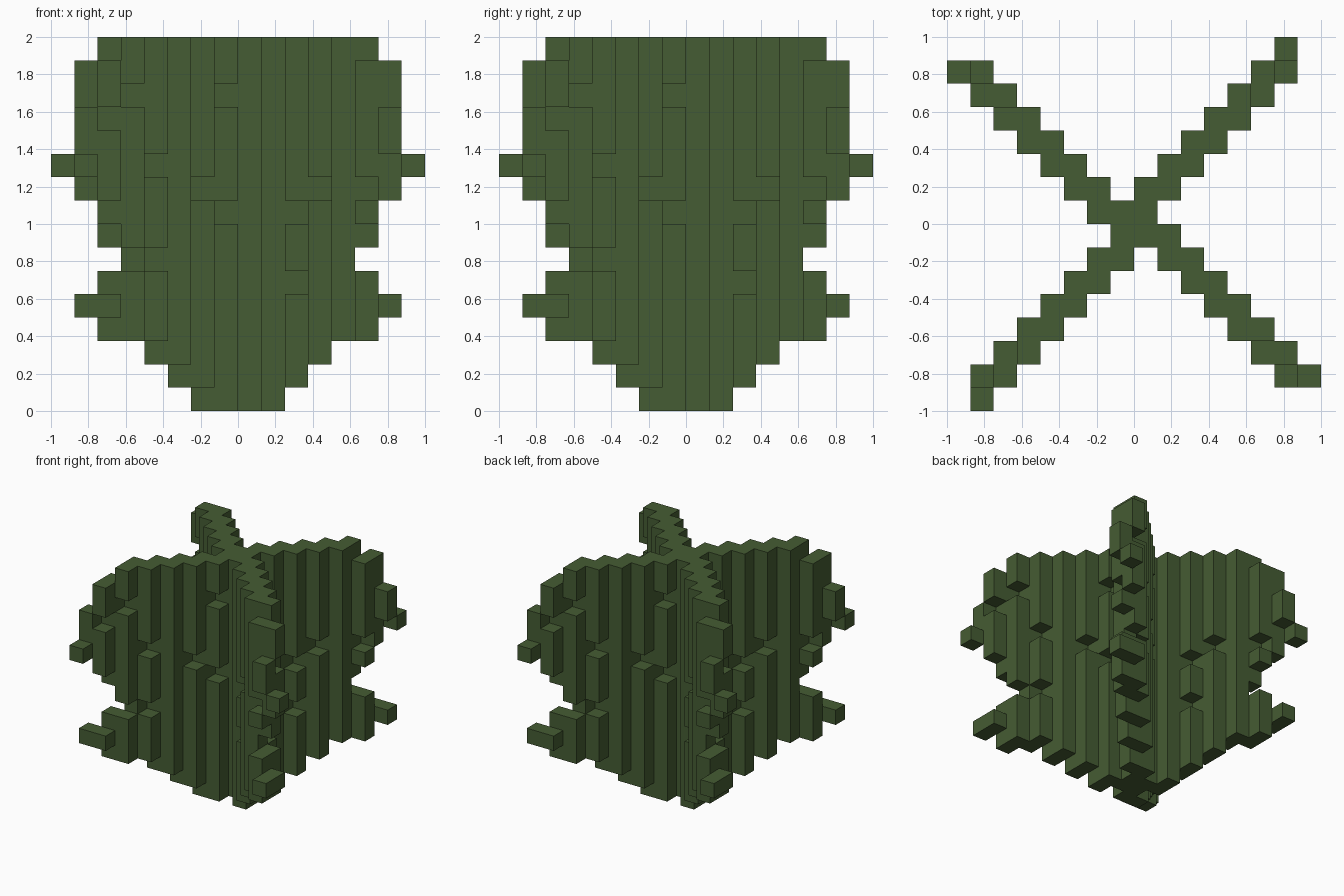
import bpy, bmesh
from math import pi
from mathutils import Vector, Matrix

cube = bpy.data.objects.get("Cube")
if cube:
    bpy.data.objects.remove(cube, do_unlink=True)

U = 0.125  # edge of one block

mat = bpy.data.materials.new("leaf_green")
mat.use_nodes = True
green = (0.060, 0.107, 0.033, 1)
mat.diffuse_color = green
mat.node_tree.nodes["Principled BSDF"].inputs["Base Color"].default_value = green

# Filled height runs (bottom, top) of each column, from the centre to the tip
RUNS = [
    [(0, 16)],
    [(0, 8), (9, 13), (14, 16)],
    [(0, 16)],
    [(1, 9), (10, 16)],
    [(1, 5), (6, 8), (9, 16)],
    [(2, 16)],
    [(2, 9), (10, 16)],
    [(3, 6), (7, 10), (11, 16)],
    [(3, 16)],
    [(3, 6), (7, 13), (14, 16)],
    [(3, 6), (8, 9), (10, 15)],
    [(4, 5), (9, 12), (13, 15)],
    [(4, 5), (11, 13)],
    [(10, 11)],
]

# Blocks of one blade: columns step diagonally outward
blade = {(i // 2, (i + 1) // 2, z)
         for i, runs in enumerate(RUNS) for a, b in runs for z in range(a, b)}

# All four blades, used to leave out hidden faces
filled, turned = set(), blade
for _ in range(4):
    filled |= turned
    turned = {(-1 - y, x, z) for x, y, z in turned}

# Outer faces of one blade
bm = bmesh.new()
for cell in sorted(blade):
    centre = Vector(cell) + Vector((0.5, 0.5, 0.5))
    for axis in range(3):
        for sign in (-1, 1):
            n = Vector((0, 0, 0))
            n[axis] = sign
            if tuple(int(c + d) for c, d in zip(cell, n)) in filled:
                continue
            s = Vector((0, 0, 0))
            s[(axis + 1) % 3] = 0.5
            t = n.cross(s)
            mid = centre + n / 2
            corners = (mid - s - t, mid + s - t, mid + s + t, mid - s + t)
            bm.faces.new([bm.verts.new(c * U) for c in corners])
bmesh.ops.remove_doubles(bm, verts=bm.verts, dist=0.001)
bmesh.ops.dissolve_limit(bm, angle_limit=0.01, verts=bm.verts, edges=bm.edges)
mesh = bpy.data.meshes.new("leaf_blade")
bm.to_mesh(mesh)
bm.free()
mesh.materials.append(mat)

# Four blades crossing around the vertical axis
for i, name in enumerate(("back_left", "back_right", "front_right", "front_left")):
    ob = bpy.data.objects.new(name + "_leaf_blade", mesh)
    ob.matrix_world = Matrix.Rotation(i * pi / 2, 4, "Z")
    bpy.context.collection.objects.link(ob)
